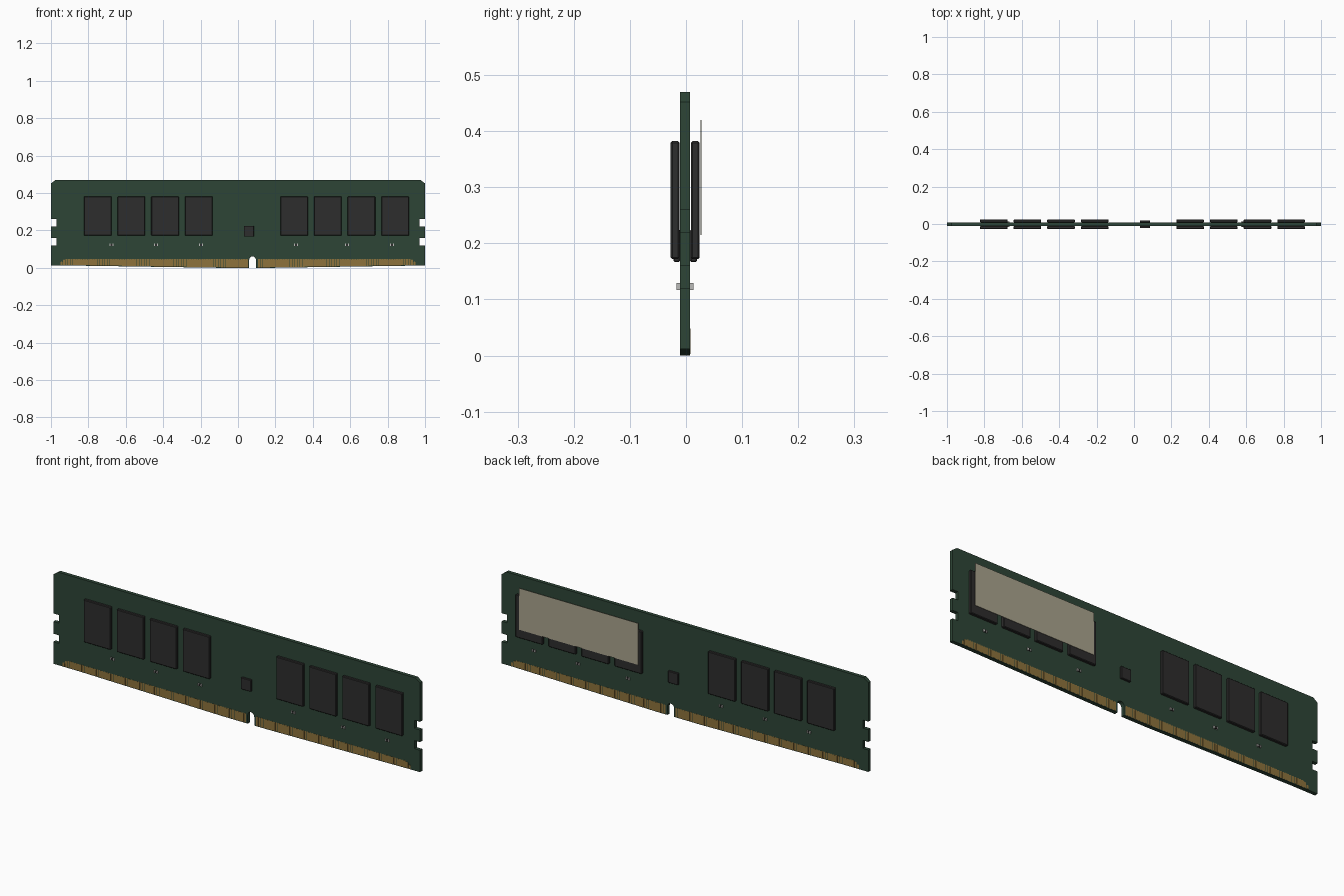
import bpy, bmesh, math

if "Cube" in bpy.data.objects:
    bpy.data.objects.remove(bpy.data.objects["Cube"])

YC = -0.0015          # board mid-plane
HALF = 0.009          # half board thickness


def material(name, r, g, b):
    m = bpy.data.materials.new(name)
    m.diffuse_color = (r, g, b, 1)
    m.use_nodes = True
    m.node_tree.nodes["Principled BSDF"].inputs["Base Color"].default_value = m.diffuse_color
    return m


GREEN = material("board green", 0.027, 0.060, 0.037)
BLACK = material("chip black", 0.027, 0.026, 0.026)
GOLD = material("contact gold", 0.27, 0.17, 0.045)
SILVER = material("solder silver", 0.50, 0.50, 0.48)
PAPER = material("label cream", 0.40, 0.37, 0.27)


def finish(bm, name, mat):
    bmesh.ops.recalc_face_normals(bm, faces=bm.faces)
    me = bpy.data.meshes.new(name)
    bm.to_mesh(me)
    bm.free()
    me.materials.append(mat)
    ob = bpy.data.objects.new(name, me)
    bpy.context.collection.objects.link(ob)
    return ob


def add_prism(bm, pts, y0, y1):
    """Extrude an x-z outline from y0 to y1."""
    f = bm.faces.new([bm.verts.new((x, y0, z)) for x, z in pts])
    ext = bmesh.ops.extrude_face_region(bm, geom=[f])
    vs = [v for v in ext["geom"] if isinstance(v, bmesh.types.BMVert)]
    bmesh.ops.translate(bm, verts=vs, vec=(0, y1 - y0, 0))


def box(name, mat, x0, x1, y0, y1, z0, z1, bevel=0):
    bm = bmesh.new()
    add_prism(bm, [(x0, z0), (x1, z0), (x1, z1), (x0, z1)], y0, y1)
    ob = finish(bm, name, mat)
    if bevel:
        mod = ob.modifiers.new("edge", "BEVEL")
        mod.width, mod.segments = bevel, 1
    return ob


def bottom(x):
    """Slightly bowed lower edge: lowest in the middle."""
    return 0.012 * min(1, max(0, (abs(x - 0.04) - 0.12) / 0.78))


# circuit board outline: bowed bottom with key slot, latch notches, clipped corners
KEY, KW = 0.078, 0.018
outline = [(x, bottom(x)) for x in (-1, -0.86, -0.6, -0.3, -0.08, KEY - KW)]
outline += [(KEY - KW * math.cos(a), 0.043 + KW * math.sin(a))
            for a in [math.pi * i / 8 for i in range(9)]]
outline += [(x, bottom(x)) for x in (KEY + KW, 0.16, 0.4, 0.7, 0.94, 1)]
right_side = [(1, 0.12), (0.97, 0.12), (0.97, 0.16), (1, 0.16),
              (1, 0.22), (0.97, 0.22), (0.97, 0.26), (1, 0.26),
              (1, 0.452), (0.975, 0.47)]
outline += right_side + [(-x, z) for x, z in reversed(right_side)]
bm = bmesh.new()
add_prism(bm, outline, YC - HALF, YC + HALF)
finish(bm, "circuit_board", GREEN)

CHIP_X = [s + 0.18 * i for s in (-0.75, 0.30) for i in range(4)]
PASSIVE_X = (-0.676, -0.438, -0.198, 0.31, 0.583, 0.824)

for side, label in ((-1, "front"), (1, "back")):
    def out(d):
        return YC + side * (HALF + d)

    # edge contacts: closely spaced pins
    bm = bmesh.new()
    n, pitch = 144, 1.9 / 144
    for i in range(n):
        x = -0.95 + pitch * (i + 0.5)
        if abs(x - KEY) < KW + 0.004:
            continue
        w = pitch * 0.46
        top = 0.048 - max(0, abs(x) - 0.925) * 0.8
        zb = bottom(x) + 0.003
        add_prism(bm, [(x - w, zb), (x + w, zb), (x + w, top - 0.003),
                       (x + w * 0.5, top), (x - w * 0.5, top), (x - w, top - 0.003)],
                  out(-0.001), out(0.0006))
    finish(bm, label + "_contacts", GOLD)

    # memory chips
    for i, x in enumerate(CHIP_X):
        box(f"{label}_memory_chip_{i + 1}", BLACK, x - 0.074, x + 0.074,
            out(0.001), out(0.017), 0.172, 0.382, 0.003)

    # small controller chip
    box(label + "_controller_chip", BLACK, 0.031, 0.085,
        out(0), out(0.012), 0.167, 0.225, 0.002)

    # tiny resistors: dark body, silver ends
    for i, x in enumerate(PASSIVE_X):
        box(f"{label}_resistor_{i + 1}", BLACK, x - 0.005, x + 0.005,
            out(0), out(0.0055), 0.118, 0.128)
        for e in (-1, 1):
            box(f"{label}_resistor_cap_{i + 1}", SILVER, x + e * 0.0075 - 0.0028,
                x + e * 0.0075 + 0.0028, out(0), out(0.006), 0.117, 0.129)

# paper label across four of the rear chips
box("label_sticker", PAPER, 0.242, 0.892, 0.0256, 0.0275, 0.215, 0.42)
